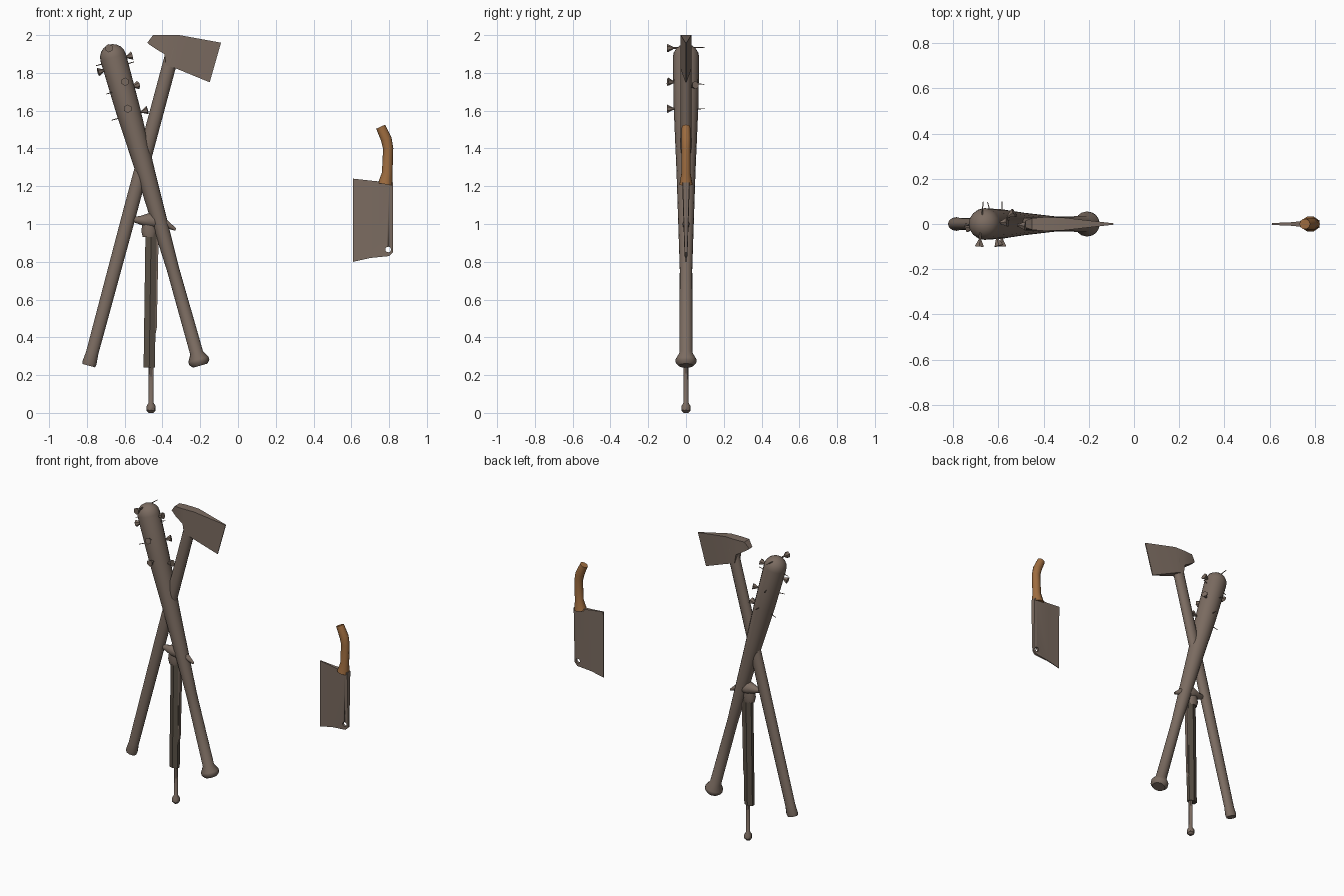
import bpy, bmesh, math
from mathutils import Vector

cube = bpy.data.objects.get("Cube")
if cube:
    bpy.data.objects.remove(cube, do_unlink=True)


def material(name, red, green, blue):
    mat = bpy.data.materials.new(name)
    mat.use_nodes = True
    mat.diffuse_color = (red, green, blue, 1)
    shader = mat.node_tree.nodes["Principled BSDF"]
    shader.inputs["Base Color"].default_value = mat.diffuse_color
    return mat


worn = material("worn brown grey", 0.2, 0.15, 0.12)
dark = material("dark brown", 0.1, 0.08, 0.06)
wood = material("orange wood", 0.34, 0.15, 0.05)


def skin(name, loops, mat):
    """Bridge matching point loops, cap both ends and shade the result."""
    bm = bmesh.new()
    rings = [[bm.verts.new(point) for point in loop] for loop in loops]
    for lower, upper in zip(rings, rings[1:]):
        for k in range(len(lower)):
            bm.faces.new((lower[k - 1], lower[k], upper[k], upper[k - 1]))
    bm.faces.new(rings[0])
    bm.faces.new(rings[-1])
    bmesh.ops.recalc_face_normals(bm, faces=bm.faces)
    mesh = bpy.data.meshes.new(name)
    bm.to_mesh(mesh)
    bm.free()
    mesh.materials.append(mat)
    part = bpy.data.objects.new(name, mesh)
    bpy.context.collection.objects.link(part)
    bpy.ops.object.select_all(action="DESELECT")
    part.select_set(True)
    bpy.context.view_layer.objects.active = part
    bpy.ops.object.shade_smooth_by_angle(angle=math.radians(40))
    return part


def tube(name, centres, radii, mat, sides=12, flat=1.0):
    """Round or oval section carried along a path; flat scales the depth."""
    loops = []
    for i, (centre, radius) in enumerate(zip(centres, radii)):
        axis = centres[min(i + 1, len(centres) - 1)] - centres[max(i - 1, 0)]
        axis.normalize()
        reference = Vector((1, 0, 0)) if abs(axis.y) > 0.8 else Vector((0, 1, 0))
        across = reference.cross(axis).normalized()
        depth = axis.cross(across) * flat
        turns = [math.tau * k / sides for k in range(sides)]
        loops.append([centre + radius * (across * math.cos(t) + depth * math.sin(t))
                      for t in turns])
    return skin(name, loops, mat)


def rod(name, start, end, profile, mat, sides=12, flat=1.0):
    """Straight turned part; profile holds (fraction, radius) pairs."""
    centres = [start.lerp(end, fraction) for fraction, radius in profile]
    return tube(name, centres, [radius for fraction, radius in profile], mat, sides, flat)


def bent(name, path, mat, sides, flat):
    """Curving part; path holds (x, z, radius) stations."""
    centres = [Vector((x, 0, z)) for x, z, radius in path]
    return tube(name, centres, [station[-1] for station in path], mat, sides, flat)


def plate(name, columns, mat, taper=1.0):
    """Wedge from (top corner, bottom corner, half depth); taper thins the bottom."""
    loops = []
    for (top_x, top_z), (low_x, low_z), half in columns:
        thin = half * taper
        loops.append([(top_x, -half, top_z), (top_x, half, top_z),
                      (low_x, thin, low_z), (low_x, -thin, low_z)])
    return skin(name, loops, mat)


# Spiked bat: flared knob, slim grip, thick barrel with a domed end
bat_foot, bat_top = Vector((-0.2, 0, 0.25)), Vector((-0.68, 0, 1.95))
barrel = 0.07
dome = [(1 - 0.04 * (1 - math.sin(a)), barrel * math.cos(a))
        for a in (math.radians(step) for step in range(0, 90, 20))]
rod("bat", bat_foot, bat_top,
    [(0, 0.04), (0.01, 0.055), (0.02, 0.055), (0.04, 0.035), (0.3, 0.033),
     (0.6, 0.05), (0.8, 0.065)] + dome, worn, 16)

# Nails driven through the barrel at a height fraction and heading in degrees
bat_axis = (bat_top - bat_foot).normalized()
bat_depth = Vector((0, 1, 0))
bat_side = bat_depth.cross(bat_axis)
nail_profile = [(0, 0.022), (0.03, 0.02), (0.16, 0.006), (1, 0.002)]
nails = {0.99: -95, 0.95: 5, 0.93: 190, 0.88: -75, 0.86: 30, 0.8: -90, 0.78: -5}
for fraction, heading in nails.items():
    turn = math.radians(heading)
    reach = 0.1 * (bat_side * math.cos(turn) + bat_depth * math.sin(turn))
    middle = bat_foot.lerp(bat_top, fraction)
    rod("nail", middle + reach, middle - reach, nail_profile, worn, sides=6)

# Axe: oval handle with a swollen foot, wedge head with a short poll
rod("axe_handle", Vector((-0.79, 0, 0.25)), Vector((-0.34, 0, 1.93)),
    [(0, 0.034), (0.01, 0.038), (0.04, 0.033), (0.5, 0.037), (1, 0.037)], worn, flat=0.8)
plate("axe_head", [
    ((-0.48, 1.96), (-0.47, 1.95), 0.016),
    ((-0.45, 2), (-0.44, 1.93), 0.026),
    ((-0.4, 2), (-0.39, 1.9), 0.03),
    ((-0.38, 2), (-0.38, 1.84), 0.03),
    ((-0.31, 2), (-0.32, 1.82), 0.028),
    ((-0.09, 1.96), (-0.15, 1.75), 0.003)], worn)

# Hammer: thin rod with a knob, broad dark grip, side strip, collar and bent head
rod("hammer_rod", Vector((-0.46, 0, 0)), Vector((-0.46, 0, 0.3)),
    [(0, 0.012), (0.04, 0.024), (0.12, 0.024), (0.18, 0.013), (1, 0.013)], worn, sides=8)
plate("hammer_grip", [
    ((edge + 0.01, 0.95), (edge, 0.24), half)
    for edge, half in ((-0.5, 0.012), (-0.47, 0.023), (-0.44, 0.012))], dark)
plate("hammer_strip", [
    ((-0.45, 0.95), (-0.45, 0.35), 0.012),
    ((-0.42, 0.95), (-0.43, 0.45), 0.012)], worn, taper=0.7)
rod("hammer_collar", Vector((-0.47, 0, 0.93)), Vector((-0.47, 0, 1.01)),
    [(0, 0.034), (0.4, 0.042), (1, 0.035)], worn, flat=0.75)
bent("hammer_head", [
    (-0.59, 1.03, 0.006), (-0.52, 1.02, 0.022), (-0.47, 1.02, 0.04),
    (-0.43, 1.01, 0.034), (-0.38, 1, 0.02), (-0.33, 0.97, 0.007)], worn, 10, 1.0)

# Cleaver: thin blade, heavier beside the handle, with a hanging hole
blade = plate("cleaver_blade", [
    ((0.61, 1.24), (0.61, 0.8), 0.004),
    ((0.7, 1.23), (0.7, 0.82), 0.008),
    ((0.8, 1.22), (0.8, 0.83), 0.02),
    ((0.82, 1.22), (0.82, 0.85), 0.017)], worn, taper=0.4)
middle, reach = Vector((0.795, 0, 0.865)), Vector((0, 0.1, 0))
hole = rod("hole_cutter", middle - reach, middle + reach, [(0, 0.015), (1, 0.015)], worn)
cut = blade.modifiers.new("hole", "BOOLEAN")
cut.object = hole
bpy.context.view_layer.objects.active = blade
bpy.ops.object.modifier_apply(modifier=cut.name)
bpy.data.objects.remove(hole, do_unlink=True)

# Cleaver handle: oval grip with a flared foot and a hooked butt
bent("cleaver_handle", [
    (0.78, 1.21, 0.04), (0.79, 1.27, 0.028), (0.795, 1.4, 0.027),
    (0.785, 1.45, 0.029), (0.755, 1.515, 0.026)], wood, 10, 0.9)
